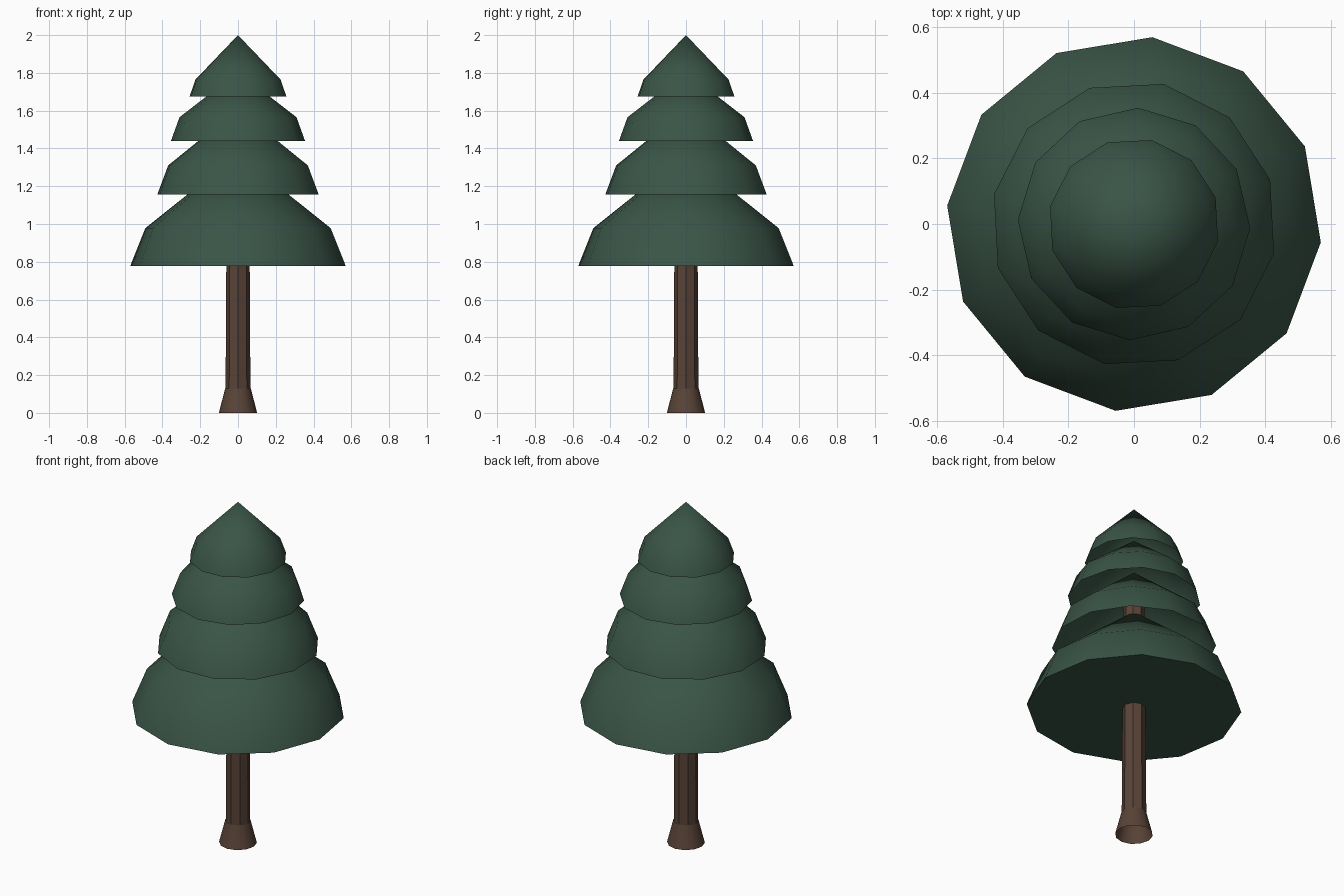
import bpy
import bmesh
from math import cos, sin, radians

if "Cube" in bpy.data.objects:
    bpy.data.objects.remove(bpy.data.objects["Cube"], do_unlink=True)


def make_material(name, rgb):
    mat = bpy.data.materials.new(name)
    mat.use_nodes = True
    mat.diffuse_color = (*rgb, 1)
    bsdf = mat.node_tree.nodes["Principled BSDF"]
    bsdf.inputs["Base Color"].default_value = (*rgb, 1)
    bsdf.inputs["Roughness"].default_value = 0.9
    return mat


def lathe(name, profile, sides, turn, mat, cap=False, smooth=True):
    """Spin (radius, height) points round z; radius 0 closes to a point."""
    bm = bmesh.new()
    angles = [radians(turn + 360 * i / sides) for i in range(sides)]
    rings = []
    for r, z in profile:
        if r == 0:
            rings.append([bm.verts.new((0, 0, z))] * sides)
        else:
            rings.append([bm.verts.new((r * cos(a), r * sin(a), z)) for a in angles])
    for low, high in zip(rings, rings[1:]):
        for i in range(sides):
            j = (i + 1) % sides
            quad = [low[i], low[j], high[j], high[i]]
            bm.faces.new(list(dict.fromkeys(quad)))
    if cap:
        bm.faces.new(rings[0][::-1])
    mesh = bpy.data.meshes.new(name)
    bm.to_mesh(mesh)
    bm.free()
    mesh.materials.append(mat)
    obj = bpy.data.objects.new(name, mesh)
    bpy.context.collection.objects.link(obj)
    if smooth:
        bpy.ops.object.select_all(action="DESELECT")
        obj.select_set(True)
        bpy.context.view_layer.objects.active = obj
        bpy.ops.object.shade_smooth_by_angle(angle=radians(50))
    return obj


needles = make_material("needle green", (0.042, 0.090, 0.062))
bark = make_material("bark brown", (0.098, 0.056, 0.038))

# Trunk: faceted post on a flared, open foot
lathe("trunk", [(0.066, 0.1), (0.062, 0.78), (0.055, 1.5)], 8, 0, bark, smooth=False)
lathe("trunk_foot", [(0.101, 0), (0.068, 0.13)], 12, 0, bark)

# Foliage: hollow skirts with a bent slope, only the lowest closed underneath
tiers = [
    ("bottom_tier", [(0.573, 0.778), (0.493, 0.978), (0, 1.37)], -5.6, True),
    ("lower_middle_tier", [(0.437, 1.155), (0.378, 1.31), (0, 1.61)], 18, False),
    ("upper_middle_tier", [(0.355, 1.44), (0.31, 1.565), (0, 1.805)], -2, False),
    ("top_tier", [(0.262, 1.675), (0.23, 1.765), (0, 2.0)], 18, False),
]
for name, profile, turn, cap in tiers:
    lathe(name, profile, 12, turn, needles, cap)
